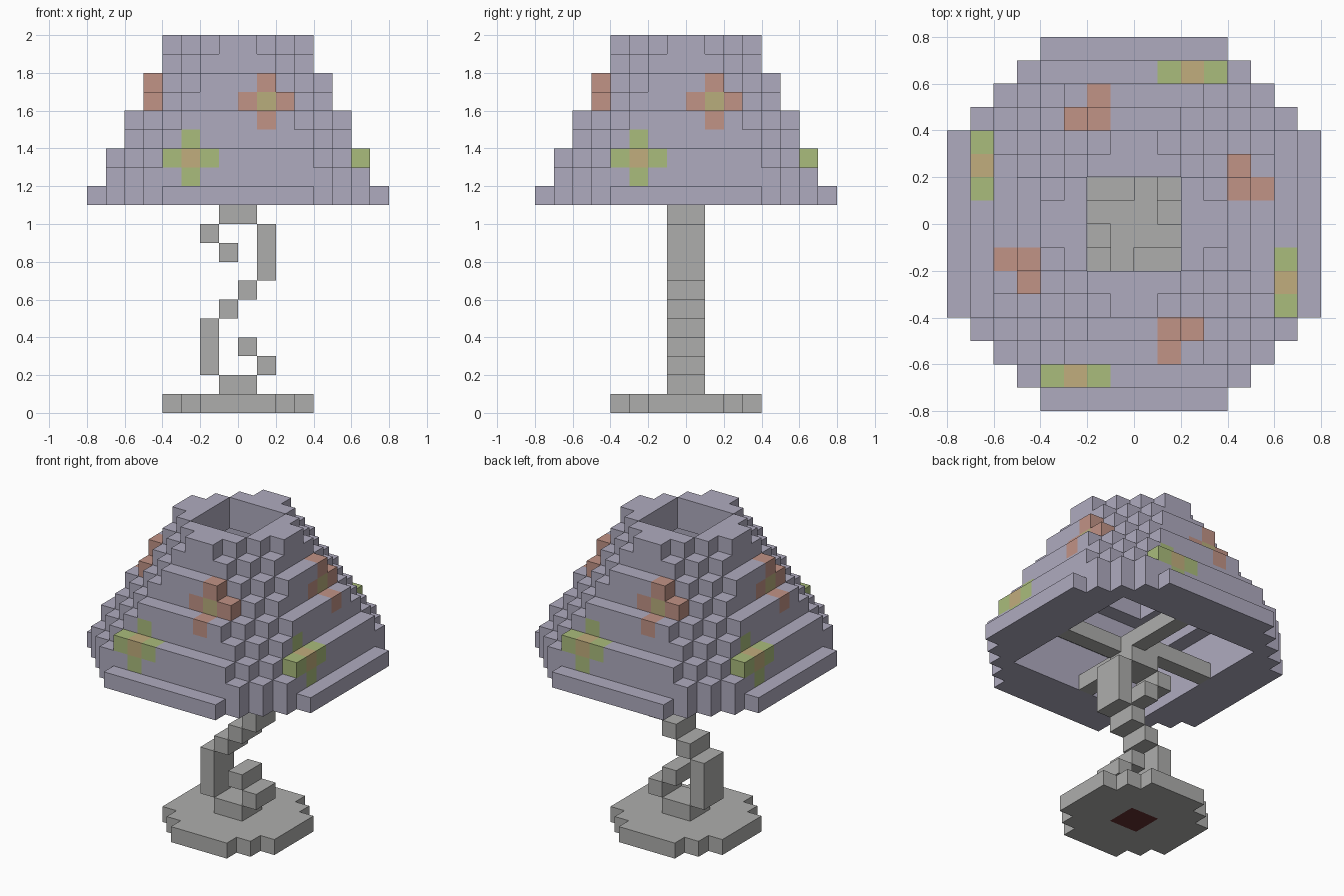
import bpy
import bmesh

cube = bpy.data.objects.get("Cube")
if cube:
    bpy.data.objects.remove(cube, do_unlink=True)

U = 0.1  # block size


def material(name, rgb):
    col = [(c / 255 / 12.92 if c < 11 else ((c / 255 + 0.055) / 1.055) ** 2.4) for c in rgb] + [1.0]
    m = bpy.data.materials.new(name)
    m.use_nodes = True
    m.diffuse_color = col
    m.node_tree.nodes["Principled BSDF"].inputs["Base Color"].default_value = col
    return m


MATS = {
    "lilac": material("lilac shade", (175, 171, 191)),
    "grey": material("grey metal", (174, 174, 172)),
    "red": material("dusty red petal", (193, 147, 134)),
    "green": material("lime petal", (170, 188, 124)),
    "tan": material("tan flower centre", (193, 173, 125)),
    "olive": material("olive flower centre", (184, 174, 124)),
    "maroon": material("dark maroon", (100, 48, 48)),
}

# Two axes spanning each of the six block faces
SIDES = [((1, 0, 0), (0, 1, 0), (0, 0, 1)), ((0, 1, 0), (0, 0, 1), (1, 0, 0)),
         ((0, 0, 1), (1, 0, 0), (0, 1, 0))]


def build(name, cells, underside=None):
    """Skin a {(i, j, k): colour} set of blocks with its exposed faces."""
    bm = bmesh.new()
    keys = list(MATS)
    used = sorted(set(cells.values()) | set((underside or {}).values()), key=keys.index)
    verts = {}

    def vert(p):
        if p not in verts:
            verts[p] = bm.verts.new([c * U for c in p])
        return verts[p]

    for cell, colour in cells.items():
        for n, a, b in SIDES:
            for s in (1, -1):
                if tuple(c + s * d for c, d in zip(cell, n)) in cells:
                    continue
                o = [c + (d if s > 0 else 0) for c, d in zip(cell, n)]
                quad = [tuple(o[t] + u * a[t] + v * b[t] for t in range(3))
                        for u, v in ((0, 0), (1, 0), (1, 1), (0, 1))]
                face = bm.faces.new([vert(p) for p in quad[::s]])
                tint = colour
                if underside and n[2] and s < 0:
                    tint = underside.get(cell, colour)
                face.material_index = used.index(tint)
    mesh = bpy.data.meshes.new(name)
    bm.to_mesh(mesh)
    bm.free()
    for c in used:
        mesh.materials.append(MATS[c])
    obj = bpy.data.objects.new(name, mesh)
    bpy.context.collection.objects.link(obj)
    return obj


def ring(i):
    """Distance of a block from the middle, counted from one."""
    return i + 1 if i >= 0 else -i


def layer(k, radius, diagonal, hole, colour):
    """One stepped octagonal slab with an optional square hole."""
    span = range(-radius, radius)
    return {(i, j, k): colour for i in span for j in span
            if ring(i) + ring(j) <= diagonal and max(ring(i), ring(j)) > hole}


def quarter_turns(i, j):
    """The block and its copies on the other three sides."""
    for _ in range(4):
        yield i, j
        i, j = -j - 1, i


# Base slab with a coloured patch underneath
middle = range(-1, 1)
build("base", layer(0, 4, 6, 0, "grey"),
      {(i, j, 0): "maroon" for i in middle for j in middle})

# Twisting stem: block columns at each level
LEVELS = [(-1, 0), (-2, 1), (-2, 0), (-2,), (-1,), (0,), (1,), (1, -1), (1, -2), (-1, 0)]
build("stem", {(i, j, k): "grey" for k, row in enumerate(LEVELS, 1) for i in row for j in middle})

# Pinwheel of arms that carries the shade
arms = {(i, j, 11): "grey" for i in middle for j in middle}
for reach in range(1, 5):
    for i, j in quarter_turns(reach, -1):
        arms[i, j, 11] = "grey"
build("shade_arms", arms)

# Hollow stepped shade: radius, diagonal limit, hole
SHADE = [(8, 12, 5), (7, 12, 5), (7, 11, 5), (6, 10, 4), (6, 9, 4),
         (5, 8, 3), (5, 7, 3), (4, 6, 2), (4, 5, 2)]
shade = {}
for k, (radius, diagonal, hole) in enumerate(SHADE, 11):
    shade.update(layer(k, radius, diagonal, hole, "lilac"))


def flower(x, z, petal, centre):
    """Colour a cross of outer blocks on all four sides."""
    for dx, dz in ((0, 0), (1, 0), (-1, 0), (0, 1), (0, -1)):
        k = z + dz
        radius = SHADE[k - 11][0]
        for i, j in quarter_turns(x + dx, -radius):
            if (i, j, k) in shade:
                shade[i, j, k] = centre if dx == dz == 0 else petal


flower(-3, 13, "green", "tan")
flower(1, 16, "red", "olive")
build("shade", shade)
